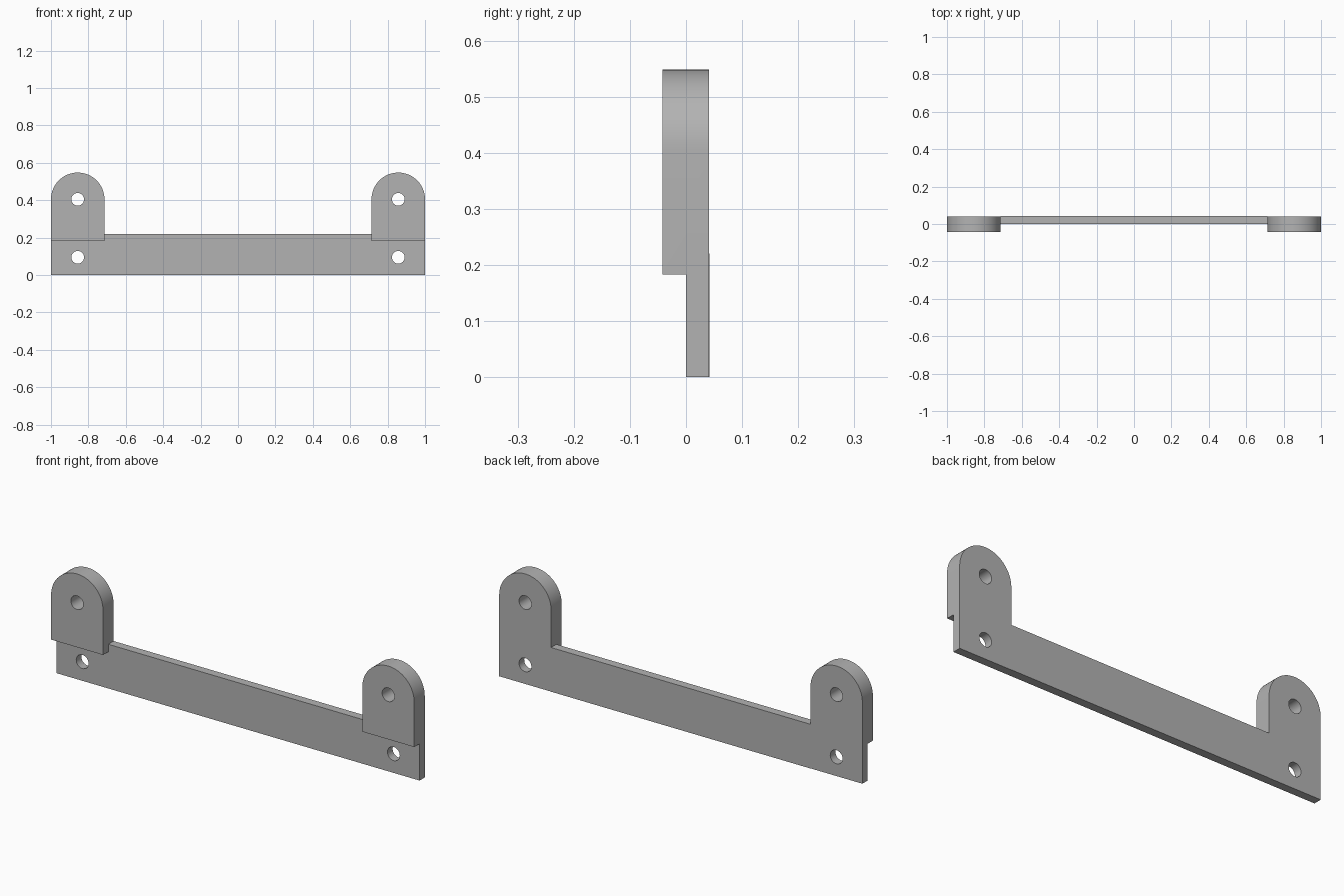
import bpy, bmesh, math

if "Cube" in bpy.data.objects:
    bpy.data.objects.remove(bpy.data.objects["Cube"])

grey = bpy.data.materials.new("plain grey")
grey.use_nodes = True
colour = (0.45, 0.45, 0.45, 1)
grey.diffuse_color = colour
grey.node_tree.nodes["Principled BSDF"].inputs["Base Color"].default_value = colour

EAR_X, EAR_R = 0.857, 0.143
UPPER_HOLE, LOWER_HOLE, HOLE_R = 0.405, 0.095, 0.034
BACK = 0.041


def prism(name, outline, y0, y1):
    """Extrude an x-z outline from y0 to y1."""
    bm = bmesh.new()
    face = bm.faces.new([bm.verts.new((x, y0, z)) for x, z in outline])
    moved = bmesh.ops.extrude_face_region(bm, geom=[face])["geom"]
    bmesh.ops.translate(bm, vec=(0, y1 - y0, 0),
                        verts=[v for v in moved if isinstance(v, bmesh.types.BMVert)])
    bmesh.ops.recalc_face_normals(bm, faces=bm.faces)
    mesh = bpy.data.meshes.new(name)
    bm.to_mesh(mesh)
    bm.free()
    obj = bpy.data.objects.new(name, mesh)
    bpy.context.collection.objects.link(obj)
    mesh.materials.append(grey)
    return obj


def rect(x0, x1, z0, z1):
    return [(x0, z0), (x1, z0), (x1, z1), (x0, z1)]


def arc(cx, cz, r, sweep, steps):
    return [(cx + r * math.cos(sweep * i / steps), cz + r * math.sin(sweep * i / steps))
            for i in range(steps + 1)]


def boolean(obj, other, operation):
    mod = obj.modifiers.new(operation.lower(), "BOOLEAN")
    mod.operation, mod.object, mod.solver = operation, other, "EXACT"
    bpy.context.view_layer.objects.active = obj
    bpy.ops.object.modifier_apply(modifier=mod.name)
    bpy.data.objects.remove(other)


# Long bar between the two end brackets
inner = EAR_X - EAR_R
prism("cross_bar", rect(-inner, inner, 0, 0.22), 0, BACK + 0.001)

# Rounded end brackets: thick ear above, thin tab below, two bolt holes
for side, x in (("left", EAR_X), ("right", -EAR_X)):
    ear = [(x - EAR_R, 0.183), (x + EAR_R, 0.183)] + arc(x, UPPER_HOLE, EAR_R, math.pi, 32)
    bracket = prism(side + "_bracket", ear, -0.042, BACK)
    tab = prism("tab", rect(x - EAR_R, x + EAR_R, 0, 0.25), 0, BACK)
    boolean(bracket, tab, "UNION")
    for z in (UPPER_HOLE, LOWER_HOLE):
        drill = prism("drill", arc(x, z, HOLE_R, math.tau, 32)[:-1], -0.1, 0.1)
        boolean(bracket, drill, "DIFFERENCE")
    bpy.ops.object.select_all(action="DESELECT")
    bracket.select_set(True)
    bpy.context.view_layer.objects.active = bracket
    bpy.ops.object.shade_smooth_by_angle(angle=math.radians(30))
